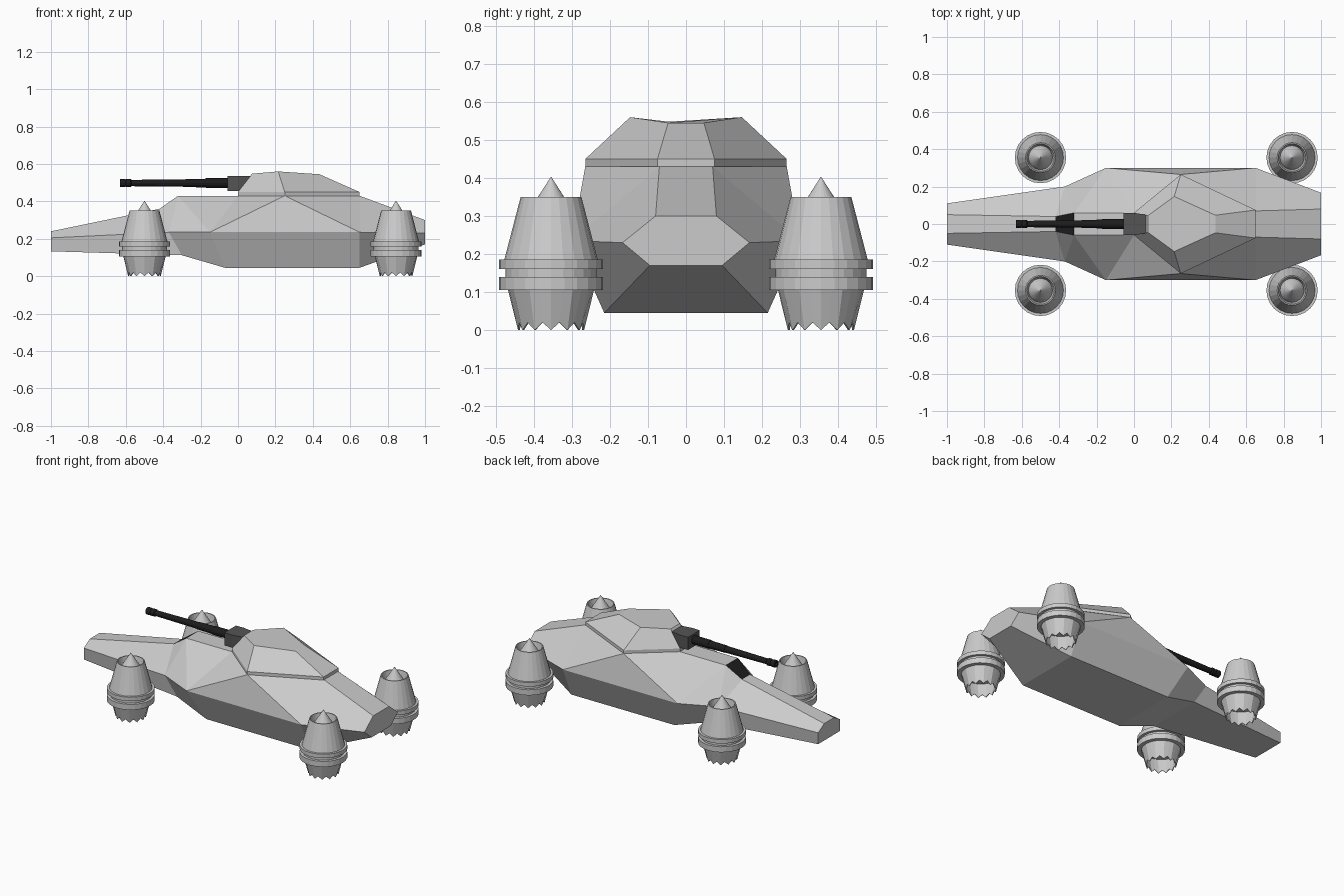
import bpy, bmesh, math
from mathutils import Matrix

if "Cube" in bpy.data.objects:
    bpy.data.objects.remove(bpy.data.objects["Cube"])


def material(name, c):
    m = bpy.data.materials.new(name)
    m.diffuse_color = (c, c, c, 1)
    m.use_nodes = True
    m.node_tree.nodes["Principled BSDF"].inputs["Base Color"].default_value = m.diffuse_color
    return m


black = material("black", 0.012)
steel = material("gunmetal", 0.09)


def finish(bm, name, mats=()):
    bmesh.ops.remove_doubles(bm, verts=bm.verts, dist=1e-5)
    bmesh.ops.recalc_face_normals(bm, faces=bm.faces)
    me = bpy.data.meshes.new(name)
    bm.to_mesh(me)
    bm.free()
    for m in mats:
        me.materials.append(m)
    ob = bpy.data.objects.new(name, me)
    bpy.context.collection.objects.link(ob)
    return ob


def bridge(bm, loops):
    rings = [[bm.verts.new(p) for p in lp] for lp in loops]
    n = len(rings[0])
    for a, b in zip(rings, rings[1:]):
        for i in range(n):
            j = (i + 1) % n
            bm.faces.new((a[i], a[j], b[j], b[i]))
    bm.faces.new(rings[0])
    bm.faces.new(rings[-1])


def lathe(name, profile, sides, mats=(), matrix=None, teeth=(), depth=0.0):
    """Spin (radius, height) points; rows listed in teeth zigzag in height."""
    bm = bmesh.new()
    loops = []
    for k, (r, h) in enumerate(profile):
        loops.append([(r * math.cos(math.tau * i / sides), r * math.sin(math.tau * i / sides),
                       h + (depth if k in teeth and i % 2 else 0)) for i in range(sides)])
    bridge(bm, loops)
    if matrix:
        bm.transform(matrix)
    return finish(bm, name, mats)


# Hull: left half points for top ridge (t), chine (c) and belly (b), mirrored
half = {
    "t": [(-1, .05, .24), (-.42, .04, .36), (-.32, .06, .43), (0, .06, .43),
          (.25, .265, .43), (.65, .07, .43), (1, .08, .30)],
    "c": [(-1, .11, .205), (-.37, .20, .235), (-.15, .30, .235), (.65, .30, .235), (1, .167, .23)],
    "b": [(-1, .11, .133), (-.30, .18, .112), (-.07, .215, .045), (.65, .215, .045), (1, .095, .17)],
}
side_faces = ("t0 t1 c1 c0,t1 t2 c1,t2 c2 c1,t2 t3 c2,t3 t4 c2,t4 c3 c2,t4 t5 c3,t5 t6 c4 c3,"
              "c0 c1 b1 b0,c1 c2 b2 b1,c2 c3 b3 b2,c3 c4 b4 b3")
bm = bmesh.new()
L, R = {}, {}
for key, pts in half.items():
    for i, (x, y, z) in enumerate(pts):
        L[f"{key}{i}"] = bm.verts.new((x, y, z))
        R[f"{key}{i}"] = bm.verts.new((x, -y, z))
for names in side_faces.split(","):
    for s in (L, R):
        bm.faces.new([s[n] for n in names.split()])
for key in "tb":
    for i in range(len(half[key]) - 1):
        a, b = f"{key}{i}", f"{key}{i + 1}"
        f = bm.faces.new((L[a], L[b], R[b], R[a]))
        if a == "t1":
            f.material_index = 1  # windscreen
for a, b, c in (("t0", "c0", "b0"), ("t6", "c4", "b4")):
    bm.faces.new((L[a], L[b], L[c], R[c], R[b], R[a]))
grey = material("hull_grey", 0.8)
hull = finish(bm, "hull", (grey, black))
hull.data.materials[0] = None


# Turret: low rim and sloped faceted roof
def outline(pts):
    return pts + [(x, -y, z) for x, y, z in reversed(pts)]


bm = bmesh.new()
rim = [(0, .06), (.25, .265), (.65, .075)]
bridge(bm, [outline([(x, y, .43) for x, y in rim]),
            outline([(x, y, .45) for x, y in rim]),
            outline([(.075, .045, .548), (.215, .147, .56), (.435, .047, .545)])])
finish(bm, "turret")

# Gun mantlet: tapered block
bm = bmesh.new()
bridge(bm, [[(x, -y, .455), (x, y, .455), (x, y, .535), (x, -y, .535)]
            for x, y in ((-.055, .058), (0, .06), (.085, .045))])
finish(bm, "gun_mantlet", (steel,))

# Gun barrel: stepped tube with muzzle brake
to_gun = Matrix.Translation((0, 0, .498)) @ Matrix.Rotation(-math.pi / 2, 4, "Y")
lathe("gun_barrel", [(.026, .04), (.026, .17), (.023, .17), (.022, .28), (.020, .28), (.017, .57),
                     (.022, .575), (.022, .595), (.019, .60), (.022, .605), (.022, .632),
                     (.013, .632), (.013, .58)], 12, (black,), to_gun)

# Lift engines: toothed nozzle, twin rings, intake and spike
engine = [(.001, .10), (.10, .10), (.082, 0), (.087, 0), (.113, .105), (.137, .105), (.137, .14),
          (.12, .14), (.12, .16), (.137, .16), (.137, .185), (.123, .185), (.08, .35),
          (.074, .35), (.064, .30), (.055, .318), (.0005, .403)]
for xn, x in (("front", -.50), ("rear", .845)):
    for yn, y in (("left", -.355), ("right", .355)):
        ob = lathe(f"{xn}_{yn}_engine", engine, 24, teeth=(2, 3), depth=.02)
        ob.location = (x, y, 0)
